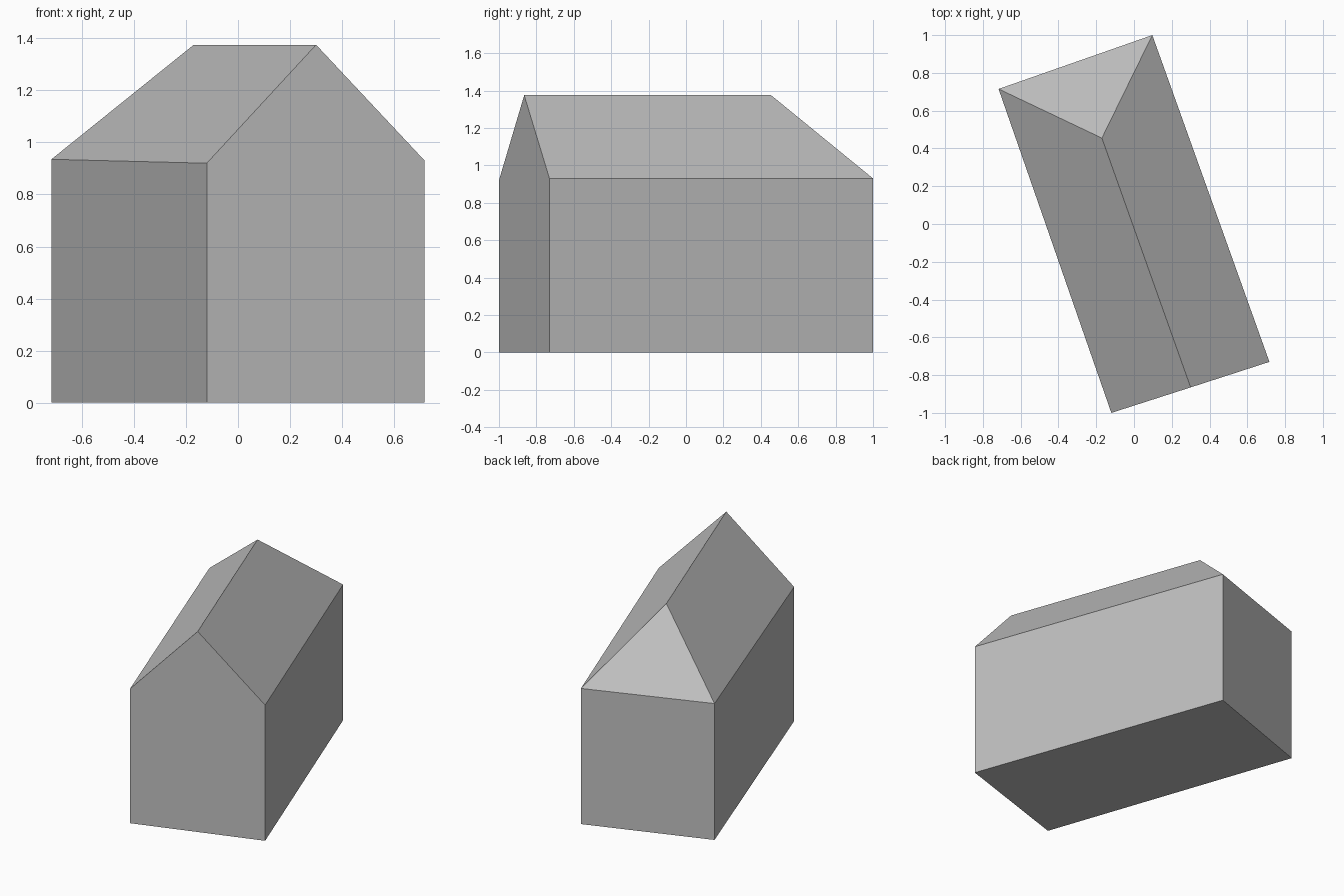
import bpy
import bmesh

cube = bpy.data.objects.get("Cube")
if cube:
    bpy.data.objects.remove(cube, do_unlink=True)

# One plain grey for the whole building
grey = bpy.data.materials.new("plain grey")
grey.use_nodes = True
colour = (0.52, 0.52, 0.52, 1)
grey.diffuse_color = colour
grey.node_tree.nodes["Principled BSDF"].inputs["Base Color"].default_value = colour


def build(name, faces):
    """Make a flat-faced object from polygons given as corner lists."""
    bm = bmesh.new()
    for face in faces:
        bm.faces.new([bm.verts.new(p) for p in face])
    bmesh.ops.remove_doubles(bm, verts=bm.verts, dist=0.0001)
    mesh = bpy.data.meshes.new(name)
    bm.to_mesh(mesh)
    bm.free()
    mesh.materials.append(grey)
    obj = bpy.data.objects.new(name, mesh)
    bpy.context.collection.objects.link(obj)
    return obj


# Turned footprint, counter-clockwise from the front right corner
eaves = [(-0.12, -1.0, 0.92), (0.717, -0.73, 0.93),
         (0.097, 1.0, 0.93), (-0.717, 0.715, 0.935)]
base = [(x, y, 0) for x, y, z in eaves]
ridge_front = (0.30, -0.865, 1.375)
ridge_back = (-0.17, 0.455, 1.375)

# Walls: floor and four sides, the front one rising to a gable
walls = [base[::-1]]
for i in range(4):
    j = (i + 1) % 4
    gable = [ridge_front] if i == 0 else []
    walls.append([base[i], base[j], eaves[j], *gable, eaves[i]])
build("walls", walls)

# Roof: two long slopes and a hipped back end
front_right, front_left, back_left, back_right = eaves
build("roof", [
    [front_left, back_left, ridge_back, ridge_front],
    [back_left, back_right, ridge_back],
    [back_right, front_right, ridge_front, ridge_back],
])
